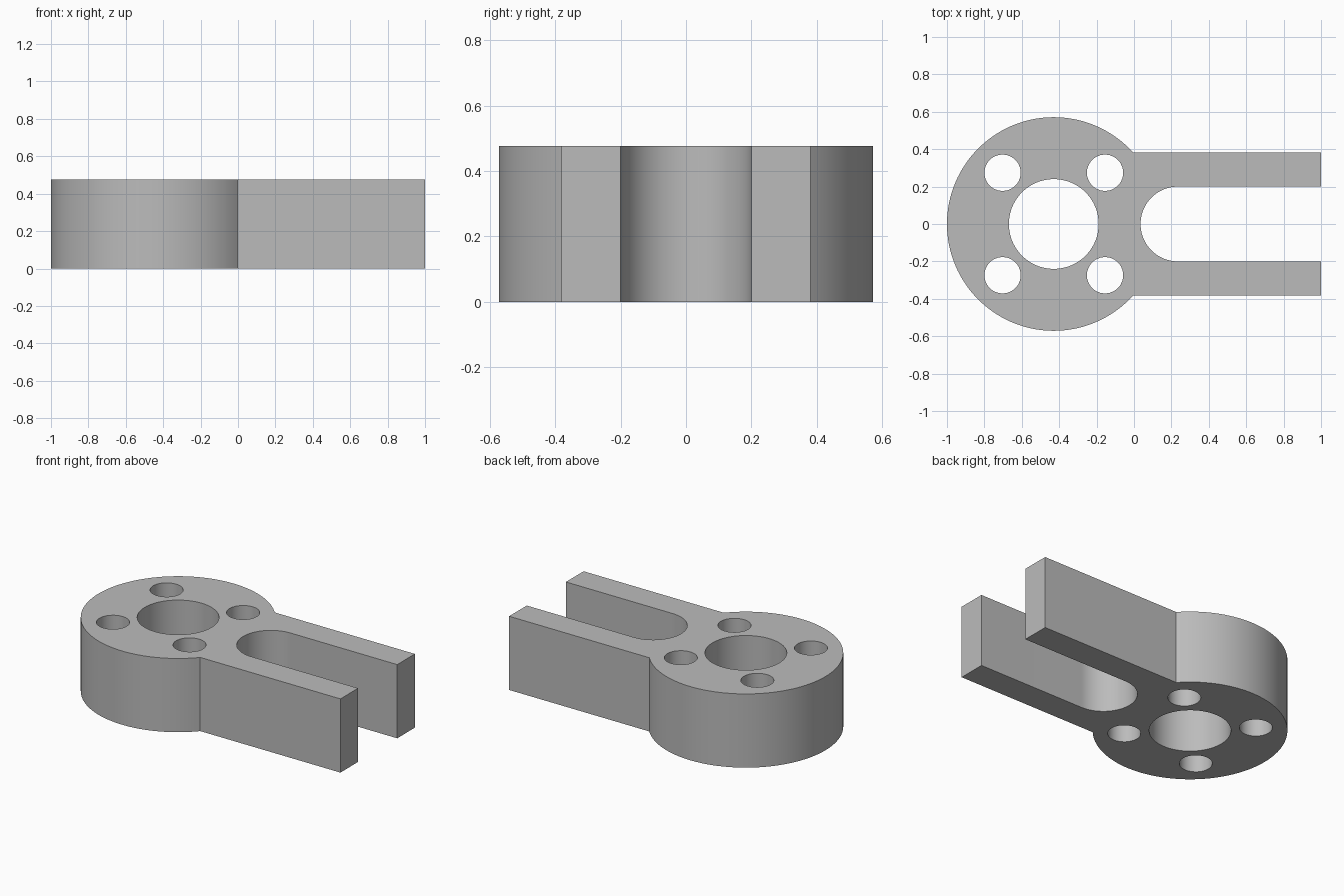
import bpy, bmesh
from math import sin, cos, pi, asin, radians
from mathutils import Vector

cube = bpy.data.objects.get("Cube")
if cube:
    bpy.data.objects.remove(cube)

HEIGHT = 0.477
HUB_X, HUB_R = -0.429, 0.571
ARM_Y, SLOT_R, SLOT_X = 0.381, 0.2, 0.235


def arc(cx, cy, r, start, end, steps):
    return [(cx + r * cos(start + (end - start) * i / steps),
             cy + r * sin(start + (end - start) * i / steps)) for i in range(steps + 1)]


def circle(cx, cy, r, steps):
    return arc(cx, cy, r, 0, 2 * pi, steps)[:-1]


# Outline: round hub, then two arms around a slot with a round end
join = asin(ARM_Y / HUB_R)
outline = arc(HUB_X, 0, HUB_R, join, 2 * pi - join, 96)
outline += [(1, -ARM_Y), (1, -SLOT_R)]
outline += arc(SLOT_X, 0, SLOT_R, 1.5 * pi, 0.5 * pi, 40)
outline += [(1, SLOT_R), (1, ARM_Y)]

# Central bore and four bolt holes
loops = [outline, circle(HUB_X, 0, 0.24, 72)]
for sx in (-1, 1):
    for sy in (-1, 1):
        loops.append(circle(HUB_X + sx * 0.274, sy * 0.274, 0.097, 48))

# Fill the profile and extrude it upward
bm = bmesh.new()
edges = []
for loop in loops:
    verts = [bm.verts.new((x, y, 0)) for x, y in loop]
    edges += [bm.edges.new((verts[i - 1], verts[i])) for i in range(len(verts))]
bmesh.ops.triangle_fill(bm, edges=edges, use_beauty=True, normal=Vector((0, 0, 1)))
extruded = bmesh.ops.extrude_face_region(bm, geom=bm.faces[:], use_keep_orig=True)
top = [g for g in extruded["geom"] if isinstance(g, bmesh.types.BMVert)]
bmesh.ops.translate(bm, verts=top, vec=(0, 0, HEIGHT))
bmesh.ops.recalc_face_normals(bm, faces=bm.faces[:])
mesh = bpy.data.meshes.new("clevis_bracket")
bm.to_mesh(mesh)
bm.free()

# Plain grey finish
grey = bpy.data.materials.new("grey_metal")
grey.use_nodes = True
color = (0.5, 0.5, 0.5, 1)
grey.diffuse_color = color
grey.node_tree.nodes["Principled BSDF"].inputs["Base Color"].default_value = color
mesh.materials.append(grey)

bracket = bpy.data.objects.new("clevis_bracket", mesh)
bpy.context.collection.objects.link(bracket)
bpy.ops.object.select_all(action="DESELECT")
bracket.select_set(True)
bpy.context.view_layer.objects.active = bracket
bpy.ops.object.shade_smooth_by_angle(angle=radians(30))
